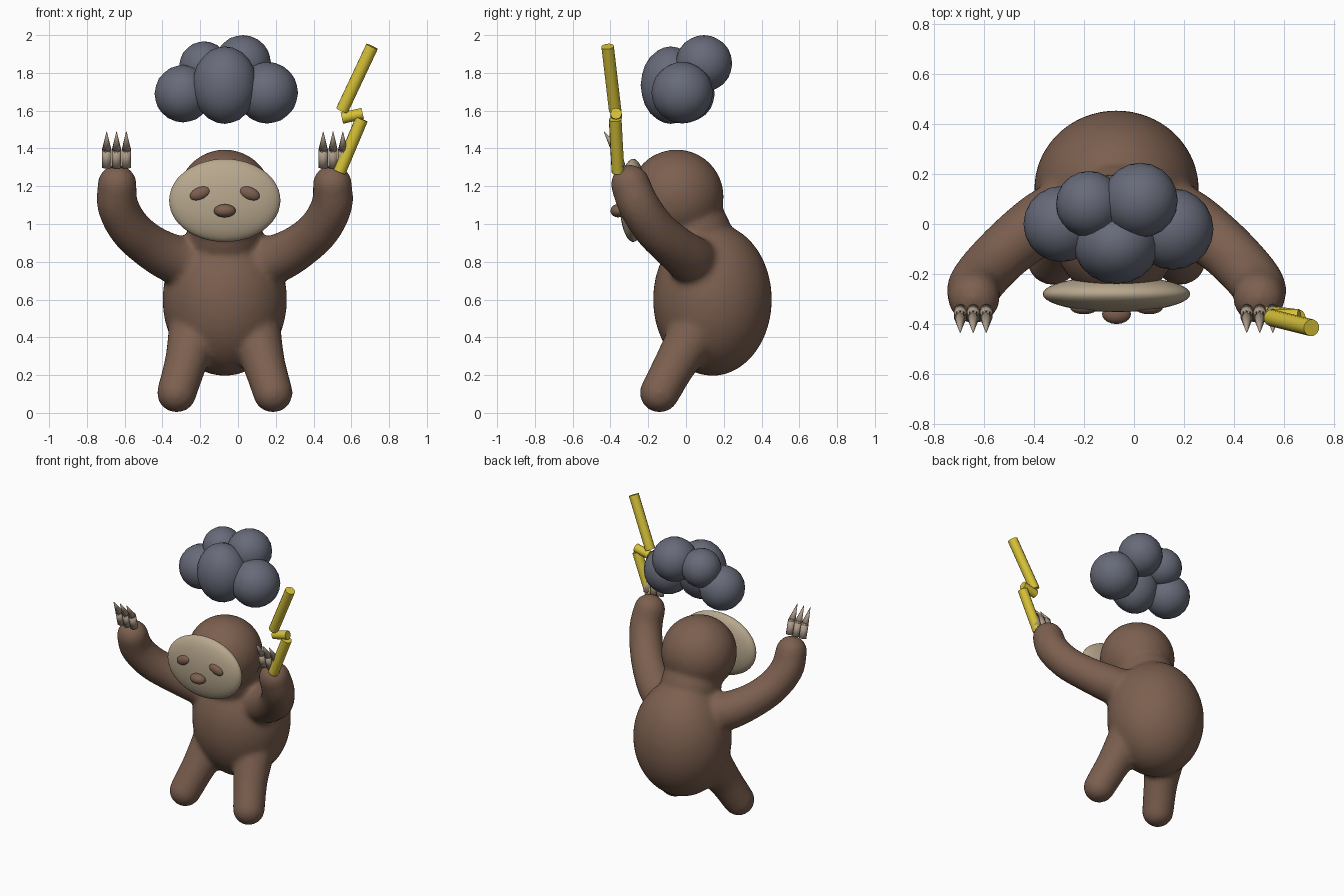
import bpy, bmesh, math
from mathutils import Vector, Matrix

cube = bpy.data.objects.get("Cube")
if cube:
    bpy.data.objects.remove(cube, do_unlink=True)

MID = -0.07  # symmetry plane of the animal


def material(name, rgb):
    m = bpy.data.materials.new(name)
    m.use_nodes = True
    m.diffuse_color = (*rgb, 1)
    for n in m.node_tree.nodes:
        if n.type == 'BSDF_PRINCIPLED':
            n.inputs["Base Color"].default_value = (*rgb, 1)
            n.inputs["Roughness"].default_value = 0.8
    return m


fur = material("brown_fur", (0.2, 0.115, 0.078))
cream = material("cream_face", (0.48, 0.39, 0.27))
horn = material("claw_horn", (0.42, 0.33, 0.25))
storm = material("storm_grey", (0.135, 0.145, 0.19))
yellow = material("bolt_yellow", (0.68, 0.54, 0.04))


def finish(name, bm, mat, smooth=True):
    me = bpy.data.meshes.new(name)
    bmesh.ops.recalc_face_normals(bm, faces=bm.faces)
    for f in bm.faces:
        f.smooth = smooth
    bm.to_mesh(me)
    bm.free()
    me.materials.append(mat)
    ob = bpy.data.objects.new(name, me)
    bpy.context.scene.collection.objects.link(ob)
    return ob


def ball(bm, centre, radii, tilt=0, detail=3):
    mat = (Matrix.Translation(centre) @ Matrix.Rotation(tilt, 4, 'Y')
           @ Matrix.Diagonal((*radii, 1)))
    bmesh.ops.create_icosphere(bm, subdivisions=detail, radius=1, matrix=mat)


def rod(bm, a, b, r1, r2, sides):
    a, b = Vector(a), Vector(b)
    d = b - a
    mat = Matrix.Translation((a + b) / 2) @ d.to_track_quat('Z', 'Y').to_matrix().to_4x4()
    bmesh.ops.create_cone(bm, cap_ends=True, segments=sides, radius1=r1,
                          radius2=r2, depth=d.length, matrix=mat)


def flip(p, side):
    return (MID + side * (p[0] - MID), p[1], p[2])


def limb(bm, points, side, steps=7):
    # Chain of overlapping balls along a smooth path; the fourth value is the radius
    pts = [Vector(p) for p in points]
    pts = [2 * pts[0] - pts[1]] + pts + [2 * pts[-1] - pts[-2]]
    for a, b, c, d in zip(pts, pts[1:], pts[2:], pts[3:]):
        for i in range(steps + 1):
            t = i / steps
            p = 0.5 * (2 * b + (c - a) * t + (2 * a - 5 * b + 4 * c - d) * t ** 2
                       + (3 * b - a - 3 * c + d) * t ** 3)
            ball(bm, flip(p, side), (p[3],) * 3)


# Furry body: torso, neck, head, arms and legs fused into one skin
bm = bmesh.new()
ball(bm, (MID, 0.14, 0.6), (0.33, 0.315, 0.405), detail=4)
ball(bm, (MID, 0.04, 0.95), (0.2, 0.2, 0.2), detail=4)
ball(bm, (MID, -0.05, 1.145), (0.25, 0.25, 0.25), detail=4)
arm = [(-0.64, -0.295, 1.21, 0.105), (-0.637, -0.25, 1.1, 0.11),
       (-0.575, -0.17, 0.98, 0.113), (-0.47, -0.07, 0.885, 0.118),
       (-0.34, 0.02, 0.815, 0.13), (-0.2, 0.07, 0.78, 0.14)]
leg = [(-0.325, -0.14, 0.106, 0.106), (-0.275, -0.05, 0.27, 0.115),
       (-0.23, 0.05, 0.43, 0.14)]
for side in (1, -1):
    limb(bm, arm, side)
    limb(bm, leg, side)
body = finish("body", bm, fur)
skin = body.modifiers.new("fuse", 'REMESH')
skin.mode = 'VOXEL'
skin.voxel_size = 0.016
skin.use_smooth_shade = True
soften = body.modifiers.new("soften", 'SMOOTH')
soften.factor = 0.5
soften.iterations = 12

# Face mask
bm = bmesh.new()
ball(bm, (MID, -0.28, 1.125), (0.295, 0.072, 0.22), detail=4)
finish("face", bm, cream)

# Nose and drooping eyes
bm = bmesh.new()
ball(bm, (MID, -0.36, 1.07), (0.058, 0.04, 0.035))
finish("nose", bm, fur)
for side, label in ((1, "right"), (-1, "left")):
    bm = bmesh.new()
    ball(bm, flip((-0.2, -0.335, 1.162), side), (0.058, 0.026, 0.034),
         tilt=-side * math.radians(22))
    finish(label + "_eye", bm, fur)

# Three claws on each hand
for side, label in ((1, "right"), (-1, "left")):
    bm = bmesh.new()
    for x in (-0.695, -0.643, -0.591):
        base = flip((x, -0.345, 1.3), side)
        knuckle = flip((x, -0.37, 1.39), side)
        tip = flip((x, -0.435, 1.49), side)
        rod(bm, base, knuckle, 0.026, 0.026, 10)
        ball(bm, knuckle, (0.026,) * 3, detail=2)
        rod(bm, knuckle, tip, 0.026, 0.001, 10)
    finish(label + "_claws", bm, horn)

# Storm cloud
puffs = [((-0.29, 0, 1.69), (0.152, 0.152, 0.152)),
         ((MID, -0.08, 1.735), (0.172, 0.16, 0.205)),
         ((0.155, -0.02, 1.695), (0.163, 0.163, 0.163)),
         ((-0.18, 0.08, 1.835), (0.132, 0.132, 0.132)),
         ((0.025, 0.095, 1.85), (0.15, 0.15, 0.15))]
for i, (centre, radii) in enumerate(puffs):
    bm = bmesh.new()
    ball(bm, centre, radii)
    finish("cloud_puff_%d" % (i + 1), bm, storm)

# Lightning bolt of three rods held in the left hand
bolt = [("lower", (0.537, -0.36, 1.275), (0.655, -0.375, 1.555), 0.034),
        ("middle", (0.55, -0.37, 1.56), (0.66, -0.37, 1.585), 0.03),
        ("upper", (0.55, -0.375, 1.6), (0.71, -0.415, 1.94), 0.034)]
for label, a, b, r in bolt:
    bm = bmesh.new()
    rod(bm, a, b, r, r, 12)
    ob = finish("bolt_" + label, bm, yellow)
    for p in ob.data.polygons:
        p.use_smooth = len(p.vertices) == 4
